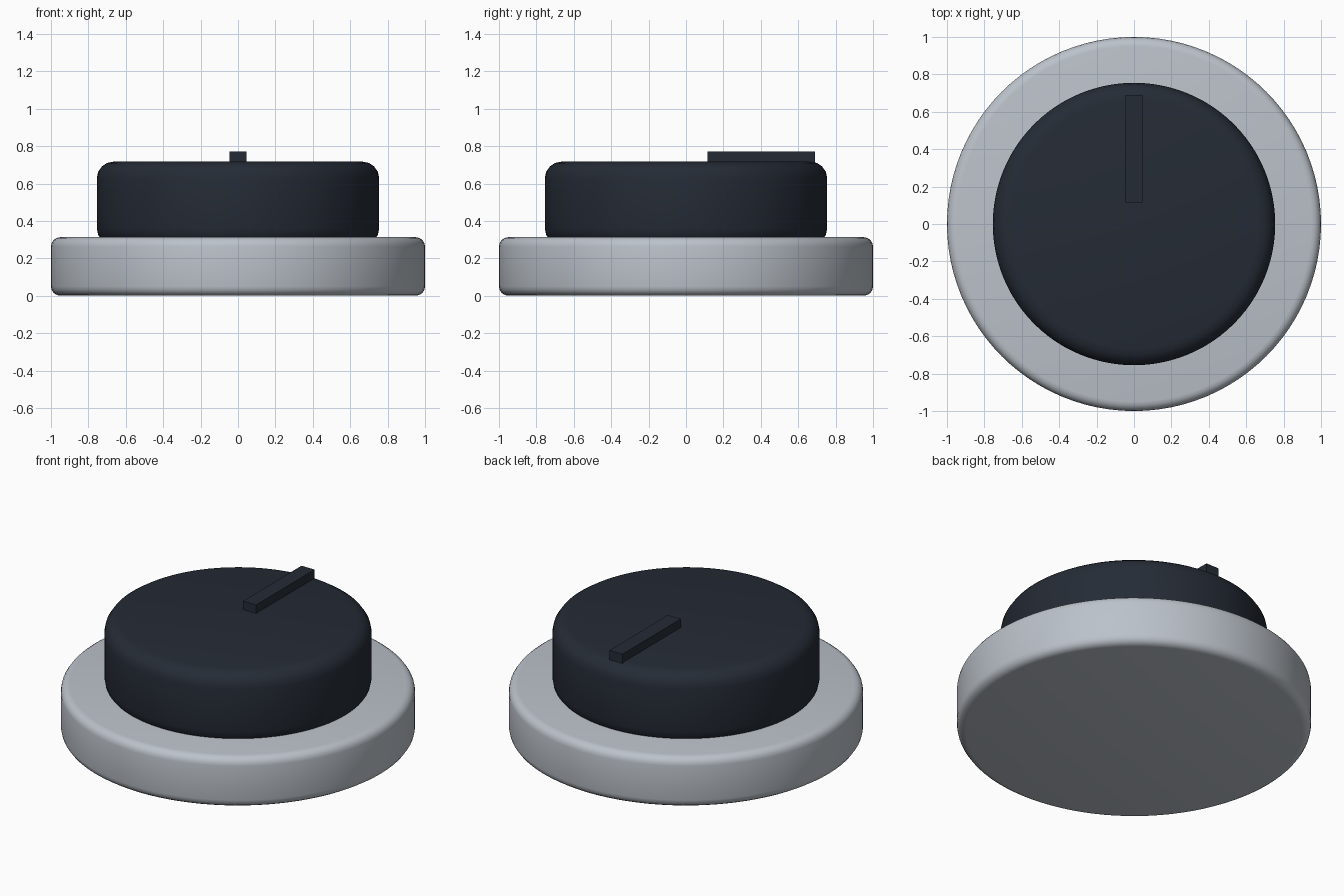
import bpy

cube = bpy.data.objects.get("Cube")
if cube:
    bpy.data.objects.remove(cube, do_unlink=True)


def make_material(name, colour, metallic, roughness):
    mat = bpy.data.materials.new(name)
    mat.use_nodes = True
    mat.diffuse_color = colour
    shader = mat.node_tree.nodes["Principled BSDF"]
    shader.inputs["Base Color"].default_value = colour
    shader.inputs["Metallic"].default_value = metallic
    shader.inputs["Roughness"].default_value = roughness
    return mat


def rounded_disc(name, radius, bottom, top, bevel, mat):
    bpy.ops.mesh.primitive_cylinder_add(
        vertices=96, radius=radius, depth=top - bottom,
        location=(0, 0, (bottom + top) / 2))
    disc = bpy.context.object
    disc.name = name
    disc.data.materials.append(mat)
    # Round both rims
    mod = disc.modifiers.new("rim_bevel", 'BEVEL')
    mod.width = bevel
    mod.segments = 4
    mod.limit_method = 'ANGLE'
    bpy.ops.object.modifier_apply(modifier=mod.name)
    bpy.ops.object.shade_smooth_by_angle()
    return disc


grey = make_material("grey_metal", (0.50, 0.54, 0.59, 1), 0.3, 0.4)
dark = make_material("dark_plastic", (0.018, 0.024, 0.036, 1), 0.0, 0.5)

# Wide base ring and the turning knob seated in it
rounded_disc("base", 1.0, 0.0, 0.313, 0.05, grey)
rounded_disc("knob", 0.755, 0.27, 0.717, 0.09, dark)

# Raised pointer bar towards the back of the knob
bpy.ops.mesh.primitive_cube_add(size=1, location=(0, 0.402, 0.735))
pointer = bpy.context.object
pointer.name = "pointer"
pointer.scale = (0.09, 0.576, 0.07)
bpy.ops.object.transform_apply(location=False, rotation=False, scale=True)
pointer.data.materials.append(dark)
